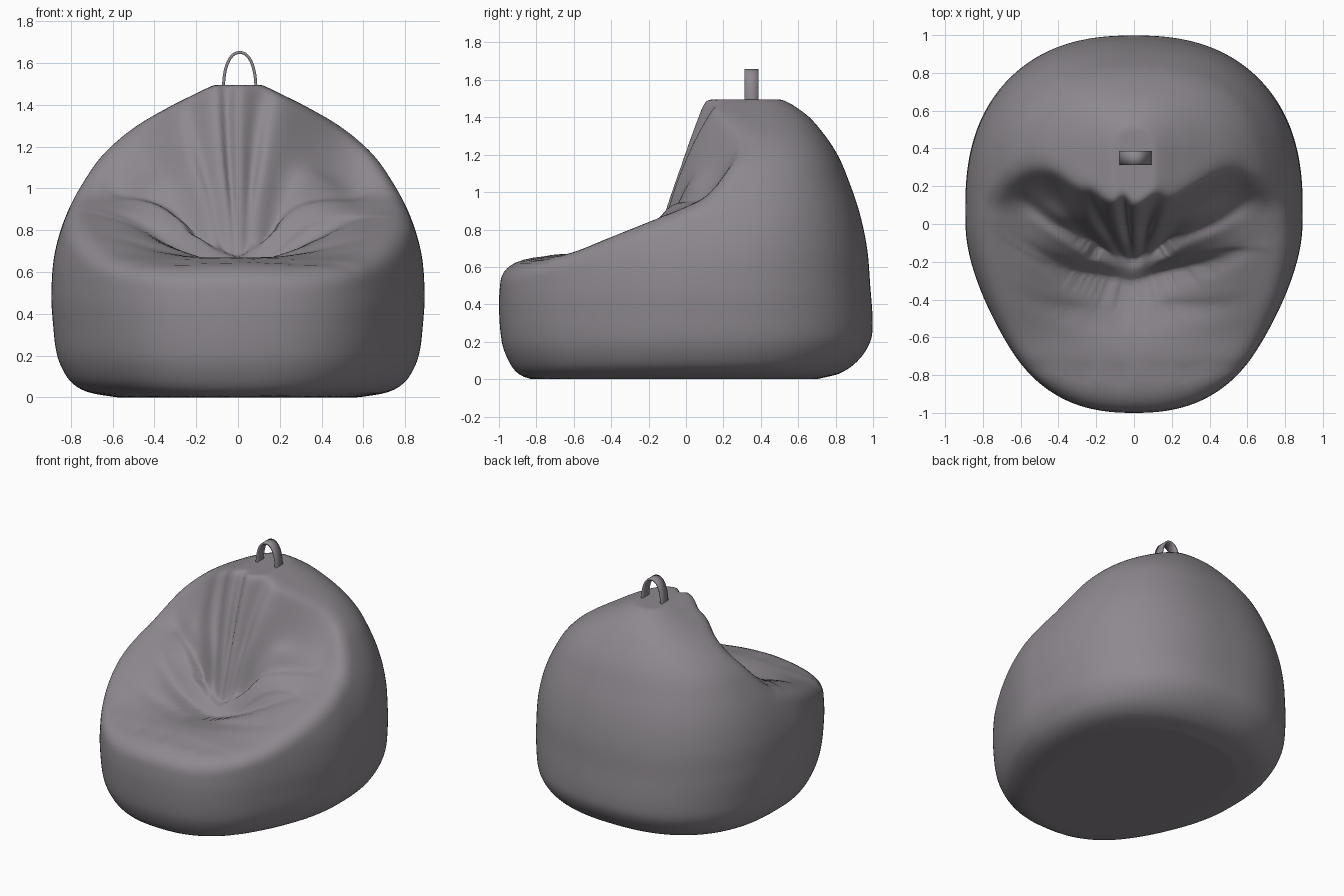
import bpy, bmesh, math
from mathutils import Vector

if "Cube" in bpy.data.objects:
    bpy.data.objects.remove(bpy.data.objects["Cube"])


def curve(pts, n=500):
    """Smooth curve through (t, value) points, baked to a fast lookup."""
    m = len(pts)
    tan = []
    for i in range(m):
        a, b = pts[max(i - 1, 0)], pts[min(i + 1, m - 1)]
        tan.append((b[1] - a[1]) / (b[0] - a[0]))
    lo, hi = pts[0][0], pts[-1][0]
    vals, j = [], 0
    for i in range(n + 1):
        t = lo + (hi - lo) * i / n
        while j < m - 2 and t > pts[j + 1][0]:
            j += 1
        (t0, v0), (t1, v1) = pts[j], pts[j + 1]
        h = t1 - t0
        s = (t - t0) / h
        vals.append((2*s**3 - 3*s*s + 1) * v0 + (s**3 - 2*s*s + s) * h * tan[j]
                    + (3*s*s - 2*s**3) * v1 + (s**3 - s*s) * h * tan[j + 1])
    k = n / (hi - lo)

    def f(t):
        u = min(max((t - lo) * k, 0), n - 0.001)
        i = int(u)
        return vals[i] + (vals[i + 1] - vals[i]) * (u - i)
    return f


def smooth(t):
    t = min(max(t, 0), 1)
    return t * t * (3 - 2 * t)


def smax(a, b, k):
    h = max(k - abs(a - b), 0)
    return max(a, b) + h * h / (4 * k)


# Profiles read against height: half width, back edge, front edge
half_w = curve([(0, .58), (.02, .7), (.05, .77), (.1, .82), (.2, .865), (.35, .885), (.5, .893), (.7, .875),
                (.9, .81), (1.1, .695), (1.2, .61), (1.3, .485), (1.4, .31), (1.46, .19), (1.5, .12), (1.6, .1)])
back_y = curve([(0, .7), (.03, .82), (.1, .92), (.2, .985), (.3, .998), (.5, .985), (.7, .968), (.9, .925),
                (1.1, .855), (1.2, .81), (1.3, .745), (1.4, .66), (1.46, .58), (1.5, .52), (1.6, .5)])
front_y = curve([(0, -.84), (.03, -.9), (.1, -.95), (.2, -.985), (.4, -1.0), (.55, -.99), (.8, -.97), (1.6, -.97)])
# Seat and backrest height against depth: on the centre line and over the arms
seat_mid = curve([(-1, .60), (-.8, .655), (-.6, .67), (-.4, .655), (-.25, .67), (-.14, .83), (-.04, 1.08),
                  (.05, 1.33), (.14, 1.56), (.25, 1.8), (1, 3)])
seat_arm = curve([(-1, .56), (-.8, .63), (-.6, .68), (-.4, .76), (-.2, .84), (0, .92), (.13, 1.0), (.3, 1.24),
                  (.45, 1.5), (1, 2.4)])
# Backrest folds fanning up from the hollow: angle, width, depth
FAN = [(-.72, .13, .04), (-.4, .1, .03), (-.04, .07, .045), (.33, .12, .04), (.75, .13, .04)]
# V-shaped seat folds: centre-line depth, slope, width, depth of groove
VEES = [(-.22, .58, .045, .035), (-.36, .42, .045, .032), (-.5, .2, .04, .014)]


def bag(x, y, z):
    """Negative inside the bean bag, positive outside."""
    yc = .08 + .28 * smooth((z - .5) / 1.0)
    d = back_y(z) - yc if y > yc else yc - front_y(z)
    w = half_w(z) * (1 - .09 * smooth(-y / .7))
    g = (abs(x / w) ** 2.4 + abs((y - yc) / max(d, .02)) ** 2.4) ** (1 / 2.4)
    body = (g - 1) * min(.8, w + .15)
    t = smooth(abs(x) / .6)
    s0 = seat_mid(y) * (1 - t) + seat_arm(y) * t
    s1 = seat_mid(y + .02) * (1 - t) + seat_arm(y + .02) * t
    seat = (z - s0) / math.sqrt(1 + ((s1 - s0) / .02) ** 2)
    if seat > -.2 and y < .6:
        r = math.hypot(x, y + .3)
        a = math.atan2(x, y + .3) + .1 * math.sin(5 * r)
        fade = smooth((r - .08) / .25) * (1 - smooth((r - .45) / .4))
        if fade > 0 and abs(a) < 1.3:
            seat += fade * (sum(dep * math.exp(-((a - c) / wd) ** 2) for c, wd, dep in FAN) - .012)
        side = 1 - smooth((abs(x) - .35) / .35)
        if side > 0:
            ax = math.sqrt(x * x + .0016)
            wob = .025 * math.sin(7 * x + 1)
            for y0, sl, wd, dep in VEES:
                seat += side * dep * math.exp(-((y - y0 - sl * ax - wob) / wd) ** 2)
            # crease behind the front edge
            seat += side * .014 * math.exp(-((y + .78 - .1 * x * x) / .025) ** 2)
    # rounded crown
    return max(smax(smax(body, seat, .08), z - 1.495, .03), -z)


def material(name, col):
    m = bpy.data.materials.new(name)
    m.diffuse_color = (*col, 1)
    m.use_nodes = True
    m.node_tree.nodes["Principled BSDF"].inputs["Base Color"].default_value = m.diffuse_color
    return m


fabric = material("mauve grey fabric", (.27, .25, .275))


def finish(bm, name):
    me = bpy.data.meshes.new(name)
    bm.to_mesh(me)
    bm.free()
    me.materials.append(fabric)
    for p in me.polygons:
        p.use_smooth = True
    ob = bpy.data.objects.new(name, me)
    bpy.context.collection.objects.link(ob)
    return ob


# Bean bag: a fine sphere pushed out along rays to the bag surface
bm = bmesh.new()
bmesh.ops.create_icosphere(bm, subdivisions=7, radius=1)
centre = Vector((0, .3, .4))
for v in bm.verts:
    n = v.co.normalized()

    def at(r):
        return bag(n.x * r, centre.y + n.y * r, centre.z + n.z * r)
    lo, hi = .15, 1.55
    for _ in range(7):
        mid = (lo + hi) / 2
        if at(mid) > 0:
            hi = mid
        else:
            lo = mid
    fl, fh = at(lo), at(hi)
    for _ in range(2):
        mid = lo + (hi - lo) * (-fl) / max(fh - fl, 1e-9)
        fm = at(mid)
        if fm > 0:
            hi, fh = mid, fm
        else:
            lo, fl = mid, fm
    v.co = centre + n * (lo + (hi - lo) * (-fl) / max(fh - fl, 1e-9))
bmesh.ops.smooth_vert(bm, verts=bm.verts, factor=.5, use_axis_x=True, use_axis_y=True, use_axis_z=True)
finish(bm, "bean_bag")

# Carry handle: a flat strap bent into an arch
bm = bmesh.new()
prev = None
for i in range(33):
    a = math.pi * i / 32
    x = .008 + .078 * math.copysign(abs(math.cos(a)) ** .9, math.cos(a))
    z = 1.46 + .19 * math.sin(a) ** .85 if 0 < i < 32 else 1.44
    row = [bm.verts.new((x, y, z)) for y in (.313, .35, .387)]
    if prev:
        for k in range(2):
            bm.faces.new((prev[k], prev[k + 1], row[k + 1], row[k]))
    prev = row
handle = finish(bm, "carry_handle")
sol = handle.modifiers.new("thickness", 'SOLIDIFY')
sol.thickness = .014
sol.offset = 0
bpy.context.view_layer.objects.active = handle
handle.select_set(True)
bpy.ops.object.shade_smooth_by_angle(angle=math.radians(40))
